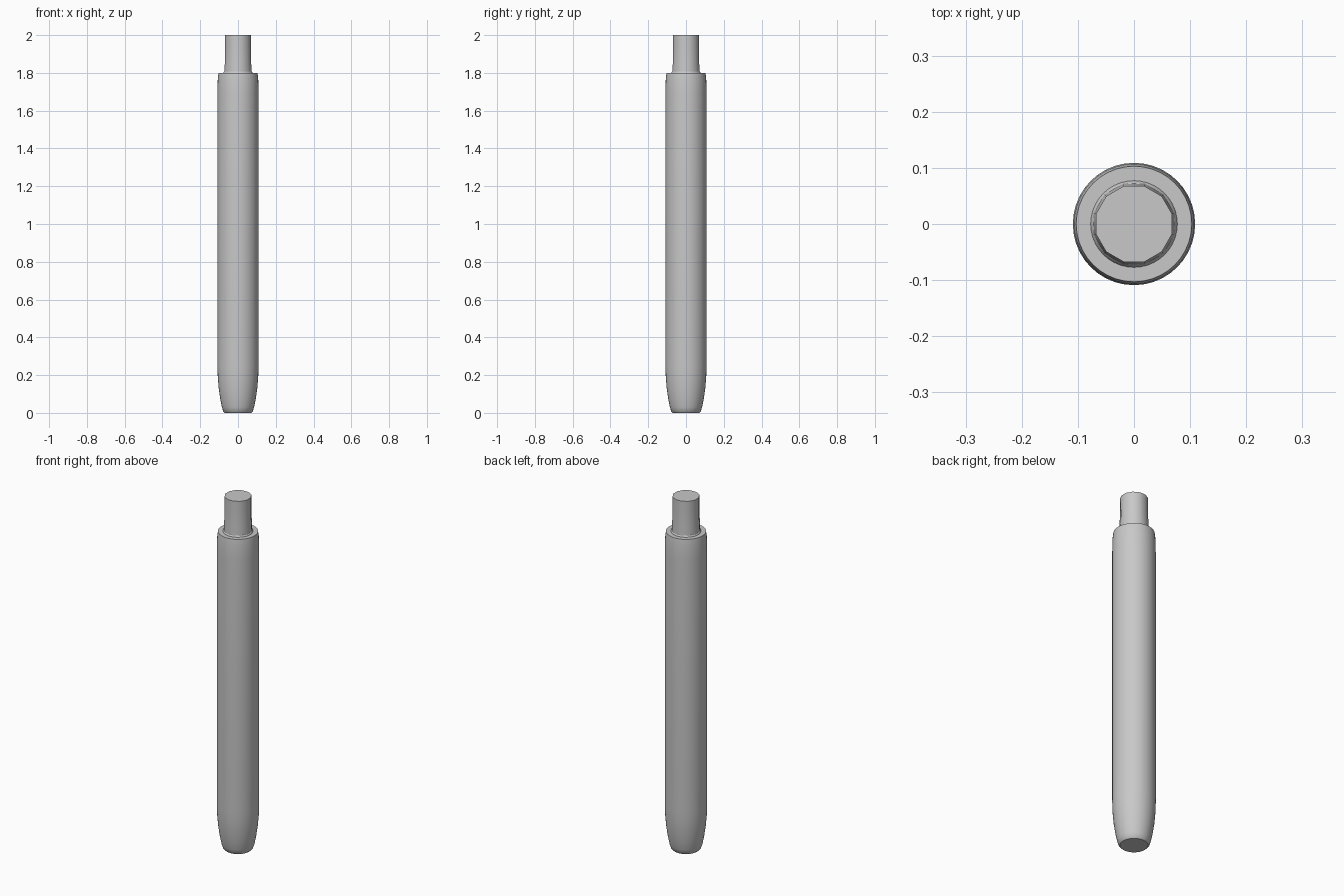
import bpy, bmesh, math

old = bpy.data.objects.get("Cube")
if old:
    bpy.data.objects.remove(old, do_unlink=True)

# Single satin grey for every part
grey = bpy.data.materials.new("satin_grey")
grey.use_nodes = True
GREY = (0.58, 0.58, 0.58, 1)
grey.diffuse_color = GREY
shader = grey.node_tree.nodes["Principled BSDF"]
shader.inputs["Base Color"].default_value = GREY
shader.inputs["Roughness"].default_value = 0.6


def lathe(name, profile, sides, phase=0.0):
    """Turn a list of (radius, height) points into a closed round part."""
    bm = bmesh.new()
    rings = []
    for r, z in profile:
        angles = [phase + math.tau * i / sides for i in range(sides)]
        rings.append([bm.verts.new((r * math.cos(a), r * math.sin(a), z)) for a in angles])
    for low, high in zip(rings, rings[1:]):
        for i in range(sides):
            j = (i + 1) % sides
            bm.faces.new((low[i], low[j], high[j], high[i]))
    bm.faces.new(rings[0][::-1])
    bm.faces.new(rings[-1])
    mesh = bpy.data.meshes.new(name)
    bm.to_mesh(mesh)
    bm.free()
    mesh.materials.append(grey)
    obj = bpy.data.objects.new(name, mesh)
    bpy.context.collection.objects.link(obj)
    bpy.ops.object.select_all(action="DESELECT")
    obj.select_set(True)
    bpy.context.view_layer.objects.active = obj
    bpy.ops.object.shade_smooth_by_angle(angle=math.radians(35))
    return obj


# Long barrel with a rounded, flat-ended foot and softened shoulder
lathe("barrel", [(0.07, 0), (0.078, 0.008), (0.085, 0.03), (0.094, 0.075),
                 (0.102, 0.13), (0.107, 0.19), (0.109, 0.25), (0.109, 1.69),
                 (0.107, 1.77), (0.103, 1.80)], 40)

# Small fillet ring where the stem leaves the barrel
lathe("stem_collar", [(0.078, 1.795), (0.077, 1.802), (0.072, 1.808)], 40)

# Slightly tapered faceted stem
lathe("stem", [(0.075, 1.79), (0.072, 1.86), (0.070, 1.93), (0.070, 2.0)],
      12, math.radians(15))
